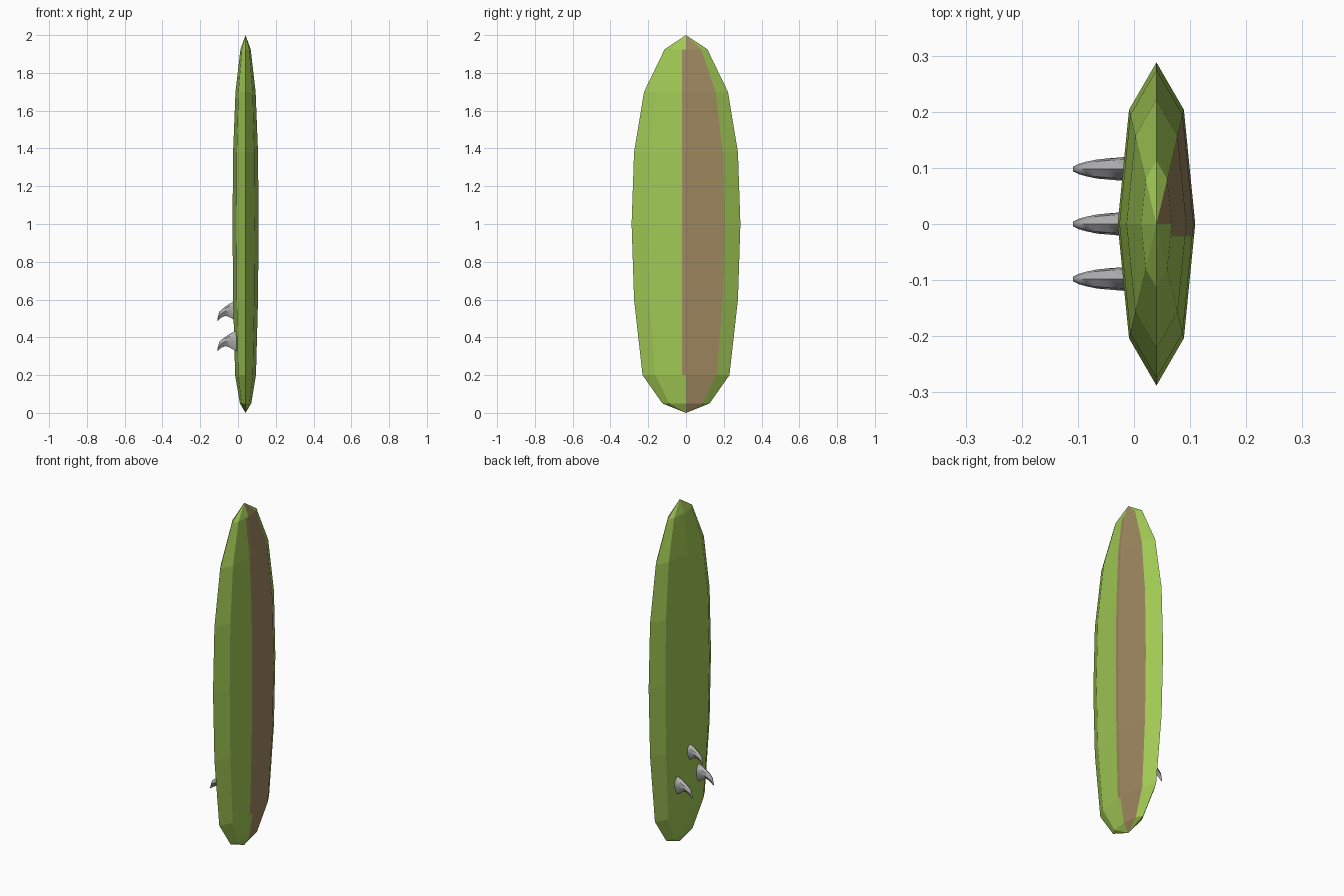
import bpy, bmesh, math
from mathutils import Vector

if "Cube" in bpy.data.objects:
    bpy.data.objects.remove(bpy.data.objects["Cube"])


def material(name, rgb):
    m = bpy.data.materials.new(name)
    m.diffuse_color = (*rgb, 1)
    m.use_nodes = True
    m.node_tree.nodes["Principled BSDF"].inputs["Base Color"].default_value = m.diffuse_color
    return m


green = material("lime green", (0.36, 0.59, 0.09))
brown = material("tan stripe", (0.345, 0.245, 0.115))
grey = material("fin grey", (0.43, 0.43, 0.43))


def finish(bm, name, mats):
    bmesh.ops.recalc_face_normals(bm, faces=bm.faces)
    me = bpy.data.meshes.new(name)
    bm.to_mesh(me)
    bm.free()
    for m in mats:
        me.materials.append(m)
    ob = bpy.data.objects.new(name, me)
    bpy.context.collection.objects.link(ob)
    return ob


def loft(bm, rings, close):
    for a, b in zip(rings, rings[1:]):
        n = len(a)
        for i in range(n):
            j = (i + 1) % n
            bm.faces.new((a[i], a[j], b[j], b[i]))
    for r in close:
        bm.faces.new(r)


# board: flattened eight-sided hull lofted along z
CX, THICK = 0.04, 0.24          # centre in x, thickness / width ratio
outline = [(0.05, 0.125), (0.2, 0.23), (0.6, 0.275), (1.0, 0.288),
           (1.38, 0.275), (1.7, 0.222), (1.925, 0.113)]
bm = bmesh.new()
rings = []
for z, w in outline:
    rings.append([bm.verts.new((CX + w * THICK * math.cos(a), w * math.sin(a), z))
                  for a in (k * math.pi / 4 for k in range(8))])
loft(bm, rings, [])
for z, ring in ((0.0, rings[0]), (2.0, rings[-1])):
    tip = bm.verts.new((CX, 0, z))
    for i in range(8):
        bm.faces.new((ring[i], ring[(i + 1) % 8], tip))
bm.normal_update()


# stripe: one panel column of the deck, plus a narrow cut strip past the centre line
def deck_panel(f, side):
    c = f.calc_center_median()
    ang = math.atan2(c.y, (c.x - CX) / THICK) * side
    return 0 < ang < math.pi / 4


neighbours = [f for f in bm.faces if deck_panel(f, -1)
              and 0.2 < f.calc_center_median().z < 1.92]
geom = list({g for f in neighbours for g in (f, *f.edges, *f.verts)})
bmesh.ops.bisect_plane(bm, geom=geom, plane_co=(0, -0.022, 0), plane_no=(0, 1, 0))
for f in bm.faces:
    c = f.calc_center_median()
    strip = c.x > CX and -0.022 < c.y < -0.001 and all(v.co.y > -0.0225 for v in f.verts)
    if deck_panel(f, 1) or (strip and 0.2 < c.z < 1.92):
        f.material_index = 1
finish(bm, "board", [green, brown])

# fins: swept blades with a lens section; x, leading z, trailing z, half thickness
blade = [(0.0, 0.105, 0.0, 0.021), (-0.02, 0.104, 0.005, 0.021),
         (-0.045, 0.092, 0.021, 0.019), (-0.066, 0.078, 0.028, 0.017),
         (-0.085, 0.063, 0.02, 0.013), (-0.099, 0.05, 0.01, 0.009),
         (-0.109, 0.012, 0.0, 0.004)]


def fin(name, y, z0):
    bm = bmesh.new()
    rings = []
    for x, lead, trail, t in blade:
        h = lead - trail
        section = [(0, lead), (t * 0.8, lead - 0.2 * h), (t, lead - 0.5 * h), (0, trail),
                   (-t, lead - 0.5 * h), (-t * 0.8, lead - 0.2 * h)]
        rings.append([bm.verts.new(Vector((x, y + dy, z0 + z))) for dy, z in section])
    loft(bm, rings, (rings[0], rings[-1]))
    ob = finish(bm, name, [grey])
    bpy.context.view_layer.objects.active = ob
    ob.select_set(True)
    bpy.ops.object.shade_smooth_by_angle(angle=math.radians(35))
    ob.select_set(False)


fin("centre_fin", 0.0, 0.486)
for side, label in ((-1, "front"), (1, "back")):
    fin(label + "_fin", 0.098 * side, 0.326)
